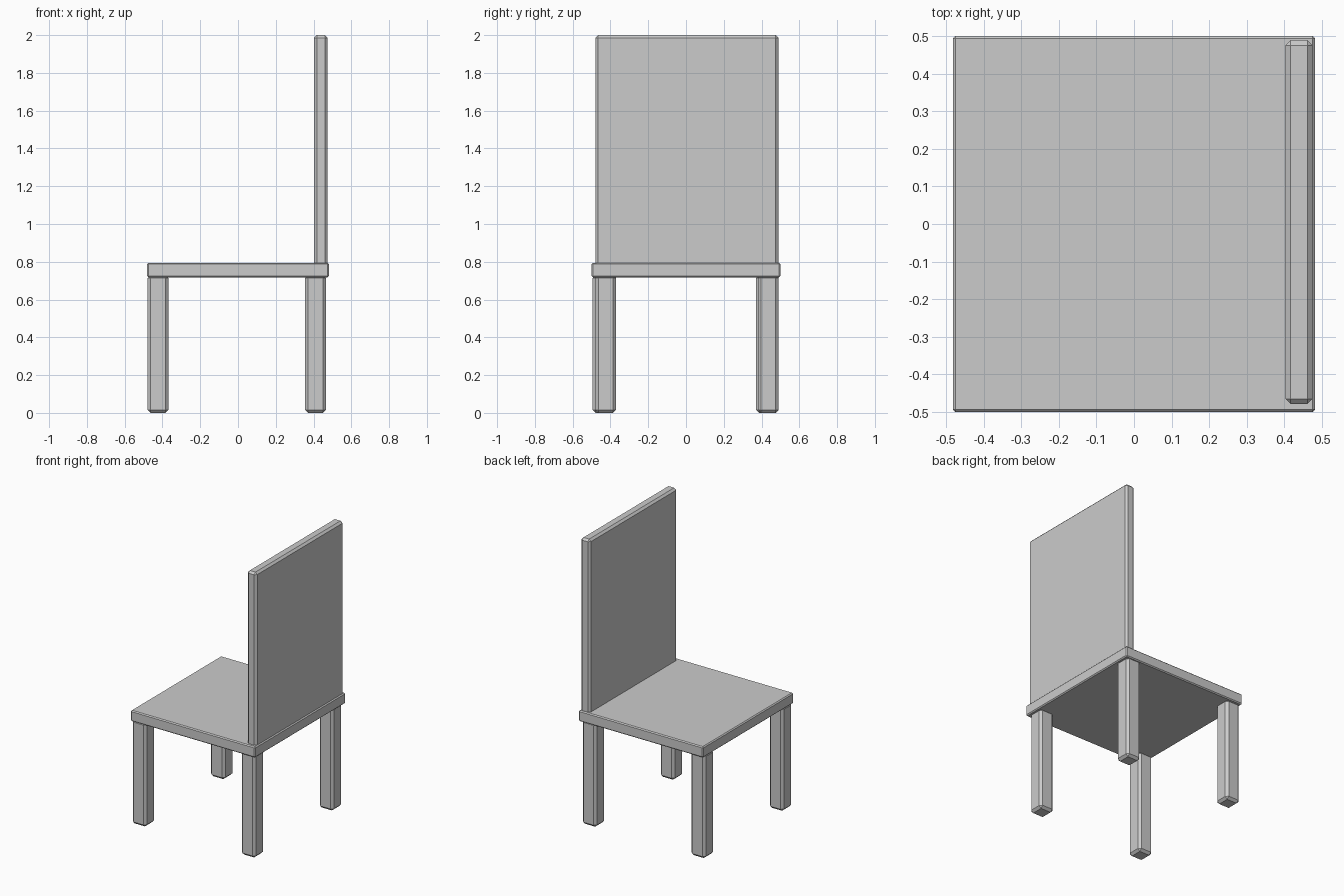
import bpy

if "Cube" in bpy.data.objects:
    bpy.data.objects.remove(bpy.data.objects["Cube"])


def beveled_box(name, lo, hi, bevel):
    """Box between two corners with a single flat chamfer on every edge."""
    center = [(a + b) / 2 for a, b in zip(lo, hi)]
    bpy.ops.mesh.primitive_cube_add(size=1, location=center)
    ob = bpy.context.object
    ob.name = name
    ob.scale = [b - a for a, b in zip(lo, hi)]
    bpy.ops.object.transform_apply(location=False, rotation=False, scale=True)
    mod = ob.modifiers.new("chamfer", 'BEVEL')
    mod.width = bevel
    mod.segments = 1
    return ob


# Seat slab
beveled_box("seat", (-0.482, -0.5, 0.718), (0.482, 0.5, 0.794), 0.007)

# Upright backrest, standing on the seat
beveled_box("backrest", (0.403, -0.479, 0.78), (0.475, 0.489, 2.0), 0.014)

# Four square legs; the front and rear pairs are slightly offset in y
leg = 0.11
for name, x, y in (
    ("left_front_leg", -0.479, -0.495),
    ("left_rear_leg", -0.479, 0.371),
    ("right_front_leg", 0.355, -0.48),
    ("right_rear_leg", 0.355, 0.381),
):
    beveled_box(name, (x, y, 0.0), (x + leg, y + leg, 0.73), 0.016)
